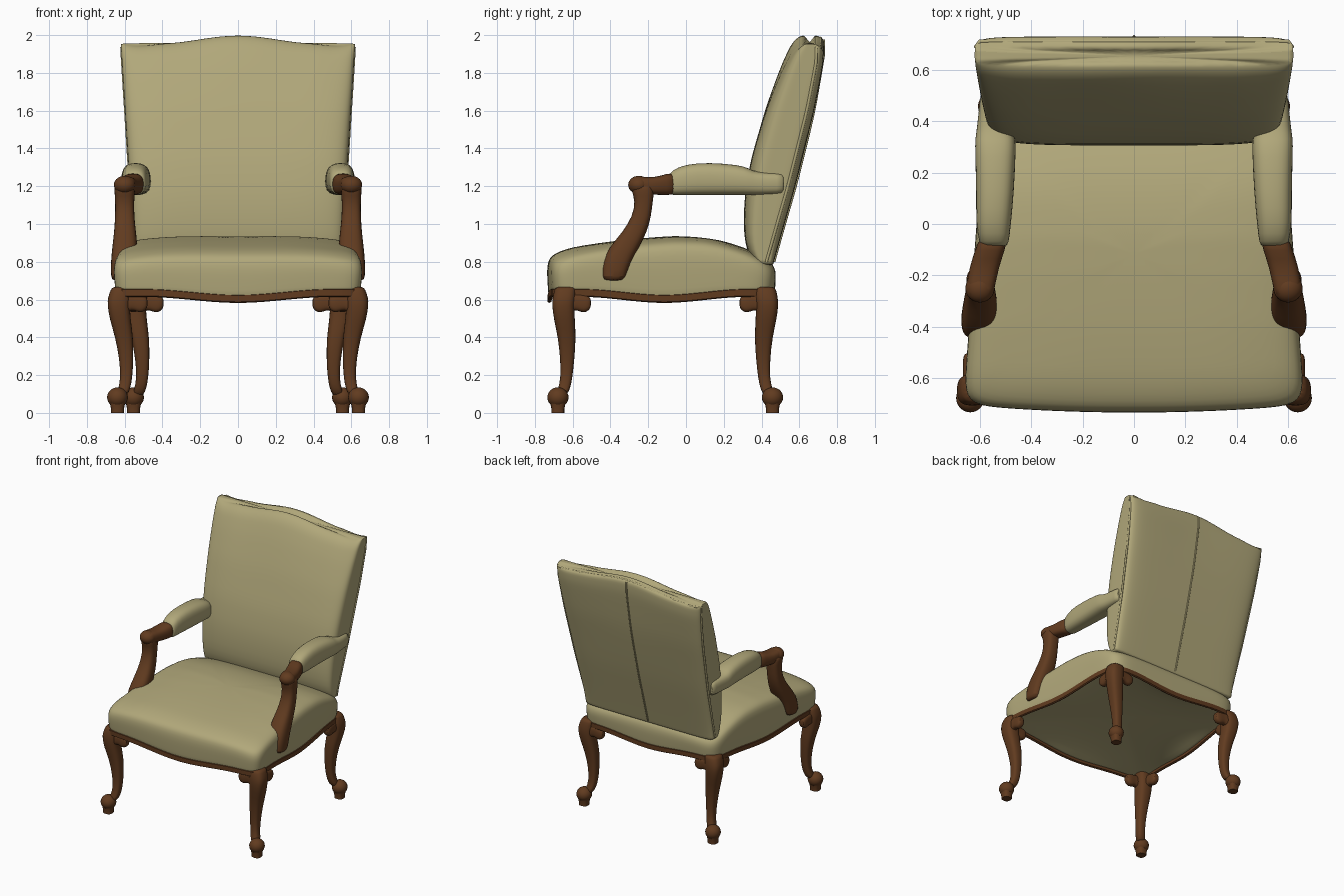
import bpy, bmesh, math

if "Cube" in bpy.data.objects:
    bpy.data.objects.remove(bpy.data.objects["Cube"])

made = []


def material(name, rgb, rough):
    m = bpy.data.materials.new(name)
    m.use_nodes = True
    m.diffuse_color = (*rgb, 1)
    bsdf = m.node_tree.nodes["Principled BSDF"]
    bsdf.inputs["Base Color"].default_value = (*rgb, 1)
    bsdf.inputs["Roughness"].default_value = rough
    return m


FABRIC = material("olive_fabric", (0.44, 0.39, 0.195), 0.9)
WOOD = material("brown_wood", (0.12, 0.044, 0.014), 0.6)


def finish(name, bm, mat, subsurf=0):
    bmesh.ops.recalc_face_normals(bm, faces=bm.faces)
    me = bpy.data.meshes.new(name)
    bm.to_mesh(me)
    bm.free()
    me.materials.append(mat)
    ob = bpy.data.objects.new(name, me)
    bpy.context.collection.objects.link(ob)
    if subsurf:
        mod = ob.modifiers.new("smooth", 'SUBSURF')
        mod.levels = mod.render_levels = subsurf
    made.append(ob)


def loft(name, rings, mat, subsurf=1, cyclic=False):
    """Skin a list of closed rings, capped at both ends unless cyclic."""
    bm = bmesh.new()
    rows = [[bm.verts.new(p) for p in r] for r in rings]
    n = len(rows[0])
    pairs = list(zip(rows, rows[1:])) + ([(rows[-1], rows[0])] if cyclic else [])
    for a, b in pairs:
        for i in range(n):
            j = (i + 1) % n
            bm.faces.new((a[i], a[j], b[j], b[i]))
    if not cyclic:
        bm.faces.new(rows[0])
        bm.faces.new(rows[-1])
    finish(name, bm, mat, subsurf)


def ball(name, centre, radii, mat):
    bm = bmesh.new()
    bmesh.ops.create_uvsphere(bm, u_segments=24, v_segments=14, radius=1)
    bmesh.ops.scale(bm, vec=radii, verts=bm.verts)
    bmesh.ops.translate(bm, vec=centre, verts=bm.verts)
    finish(name, bm, mat)


def squircle(per_side, e_low, e_high=None):
    """Rounded unit square; e_low rounds the -v half, e_high the +v half."""
    e_high = e_high or e_low
    pts = []
    for k in range(4):
        for i in range(per_side):
            t = -1 + 2 * i / per_side
            u, v = [(t, -1), (1, t), (-t, 1), (-1, -t)][k]
            e = e_low if v < 0 else e_high
            d = (abs(u) ** e + abs(v) ** e) ** (1 / e)
            pts.append((u / d, v / d))
    return pts


def lerp_table(table, x):
    if x <= table[0][0]:
        return table[0][1]
    for (a, p), (b, q) in zip(table, table[1:]):
        if x <= b:
            return p + (q - p) * (x - a) / (b - a)
    return table[-1][1]


# ---------- seat ----------
SEAT = squircle(20, 20, 12)
CROWN = [(-.73, .835), (-.6, .878), (-.4, .908), (-.2, .928), (-.05, .937), (.1, .93), (.2, .912), (.35, .86), (.47, .79)]


def seat_xy(u, v, s):
    y = -.115 + .585 * s * v
    if v < 0:
        y += .03 * s * (1 - u * u) * v
    return s * u * (.66 - .073 * (y + .7)), y


def hem(u, v):
    """Scalloped lower edge, hanging lowest in the middle of each side."""
    t = min(min(abs(u), abs(v)) / .75, 1)
    return .608 + .032 * t * t * (3 - 2 * t)


def seat_ring(s, h):
    ring = []
    for u, v in SEAT:
        x, y = seat_xy(u, v, s)
        top = lerp_table(CROWN, y) - .032 * (x / .6) ** 4
        ring.append((x, y, hem(u, v) + (top - hem(u, v)) * h))
    return ring


def flat_ring(s, z):
    return [(*seat_xy(u, v, s), z) for u, v in SEAT]


loft("seat_cushion", [flat_ring(.1, .68), flat_ring(.5, .67), flat_ring(.85, .645)] + [
    seat_ring(s, h) for s, h in ((.96, 0), (.995, 0), (1.0, .15), (1.006, .4), (1.01, .65),
                                 (1.0, .87), (.97, .965), (.9, 1), (.8, 1), (.65, 1), (.5, 1), (.3, 1), (.1, 1))], FABRIC)


def rail_ring(s, dz):
    return [(*seat_xy(u, v, s), hem(u, v) + dz) for u, v in SEAT]


loft("seat_rail", [rail_ring(s, dz) for s, dz in ((1.005, .014), (1.005, -.02), (.99, -.026),
                                                  (.972, -.02), (.972, .02))], WOOD, 0, True)

# ---------- back ----------
FRONT_Y = [(.78, .38), (.83, .335), (.9, .312), (1.0, .304), (1.15, .31), (1.35, .345),
           (1.6, .42), (1.8, .5), (1.9, .55), (1.935, .578), (1.952, .605), (1.957, .63)]
REAR_Y = [(.78, .46), (1.0, .522), (1.2, .58), (1.6, .68), (1.85, .728), (1.93, .731), (1.945, .72), (1.957, .68)]


def half_width(z):
    return .548 + .063 * (z - .8)


def camel(x, z):
    """Raise the top edge into a soft hump with dipped shoulders."""
    k = min(max((z - 1.5) / .45, 0), 1)
    a = abs(x)
    hump = .045 * math.cos(math.pi * a / .84) ** 2 if a < .42 else -.012 * math.sin(math.pi * (a - .42) / .2)
    return z + k * hump


def back_ring(z):
    yf, yr = lerp_table(FRONT_Y, z), lerp_table(REAR_Y, z)
    w = half_width(z)
    return [(u * w, (yf + yr) / 2 + v * (yr - yf) / 2, camel(u * w, z)) for u, v in squircle(14, 5, 9)]


loft("back_cushion", [back_ring(z) for z in (.78, .79, .83, .9, 1, 1.15, 1.25, 1.35, 1.48, 1.6, 1.7, 1.8,
                                             1.86, 1.9, 1.93, 1.945, 1.953, 1.957)], FABRIC)


def cord(name, pts, r):
    cu = bpy.data.curves.new(name, 'CURVE')
    cu.dimensions = '3D'
    cu.bevel_depth = r
    cu.bevel_resolution = 2
    sp = cu.splines.new('POLY')
    sp.points.add(len(pts) - 1)
    for p, co in zip(sp.points, pts):
        p.co = (*co, 1)
    cu.materials.append(FABRIC)
    bpy.context.collection.objects.link(bpy.data.objects.new(name, cu))


levels = [.8 + i * .0755 for i in range(16)]
side = [(half_width(z) - .003, lerp_table(REAR_Y, z) - .04, z) for z in levels]
top = [(.6 - i * .05, .712, camel(.6 - i * .05, 1.94)) for i in range(25)]
cord("back_piping", side + top + [(-x, y, z) for x, y, z in reversed(side)], .008)
cord("back_centre_seam", [(0, lerp_table(REAR_Y, z) + .001, camel(0, z)) for z in levels], .006)

# ---------- legs and arms ----------
SECTION = squircle(4, 2.9)


def level(z, x, hx, y, hy):
    return [(x + u * hx, y + v * hy, z) for u, v in SECTION]


def upright(y, x, hx, low, high):
    mid, half = (low + high) / 2, (high - low) / 2
    return [(x + u * hx, y, mid + v * half) for u, v in SECTION]


# z, x, y, half thickness for a front leg
LEG = [(.09, .615, .66, .03), (.13, .602, .645, .032), (.18, .591, .633, .031), (.28, .59, .628, .037),
       (.4, .602, .63, .048), (.5, .625, .645, .056), (.57, .632, .65, .06), (.61, .628, .645, .062),
       (.65, .617, .64, .058), (.67, .612, .635, .054)]
# distance from the leg, half thickness, underside, top of a knee bracket
BRACKET = [(.02, .035, .5, .63), (.06, .03, .545, .63), (.09, .028, .542, .63), (.12, .03, .528, .625),
           (.145, .027, .54, .618), (.16, .02, .56, .605)]
# z, x, half x, y, half y
POST = [(.7, .62, .04, -.385, .04), (.712, .618, .056, -.384, .066), (.8, .608, .066, -.37, .078),
        (.88, .598, .068, -.325, .08), (.96, .598, .058, -.27, .064), (1.04, .6, .051, -.234, .05),
        (1.12, .6, .05, -.222, .046), (1.18, .6, .056, -.228, .062), (1.22, .6, .052, -.235, .055)]
# y, x, half x, underside, top
PAD = [(-.09, .545, .045, 1.162, 1.255), (-.078, .545, .058, 1.152, 1.285), (0, .548, .069, 1.152, 1.318),
       (.12, .541, .074, 1.152, 1.327), (.28, .54, .08, 1.152, 1.314), (.335, .54, .08, 1.152, 1.295),
       (.365, .545, .068, 1.152, 1.275), (.5, .549, .051, 1.158, 1.272), (.52, .549, .045, 1.165, 1.265)]
KNUCKLE = [(-.29, .6, .045, 1.18, 1.24), (-.26, .6, .056, 1.158, 1.257), (-.17, .585, .058, 1.155, 1.242),
           (-.1, .56, .058, 1.152, 1.27), (-.05, .548, .058, 1.155, 1.27)]

for sx, tag in ((1, "left"), (-1, "right")):
    def mirror(ring, sy=1):
        return [(sx * x, sy * y, z) for x, y, z in ring]

    for sy, end, dx, dy in ((-1, "front", 0, 0), (1, "back", -.085, -.22)):
        who = f"{end}_{tag}"
        loft(f"{who}_leg", [mirror(level(z, x + dx, h, y + dy, h), sy) for z, x, y, h in LEG], WOOD)
        fx, fy = .638 + dx, .678 + dy
        ball(f"{who}_foot", (sx * fx, sy * fy, .082), (.055, .056, .053), WOOD)
        loft(f"{who}_foot_pad", [mirror(level(z, fx, h, fy, h), sy)
                                 for z, h in ((0, .034), (.02, .034), (.05, .04))], WOOD, 0)
        # scrolled knee brackets: one along the side rail, one along the cross rail
        bx, by = .638 + dx, .662 + dy
        loft(f"{who}_side_bracket", [mirror(upright(by - d, bx, t, lo, hi), sy) for d, t, lo, hi in BRACKET], WOOD)
        loft(f"{who}_cross_bracket", [mirror([(bx - d, by + x, z) for x, _, z in upright(0, 0, t, lo, hi)], sy)
                                      for d, t, lo, hi in BRACKET], WOOD)

    loft(f"{tag}_arm_post", [mirror(level(*r)) for r in POST], WOOD)
    loft(f"{tag}_arm_knuckle", [mirror(upright(*r)) for r in KNUCKLE], WOOD)
    ball(f"{tag}_arm_scroll", (sx * .6, -.25, 1.207), (.057, .056, .048), WOOD)
    loft(f"{tag}_arm_pad", [mirror(upright(*r)) for r in PAD], FABRIC)

# ---------- shading ----------
bpy.ops.object.select_all(action='DESELECT')
for ob in made:
    ob.select_set(True)
bpy.context.view_layer.objects.active = made[0]
bpy.ops.object.shade_smooth_by_angle(angle=math.radians(50))
